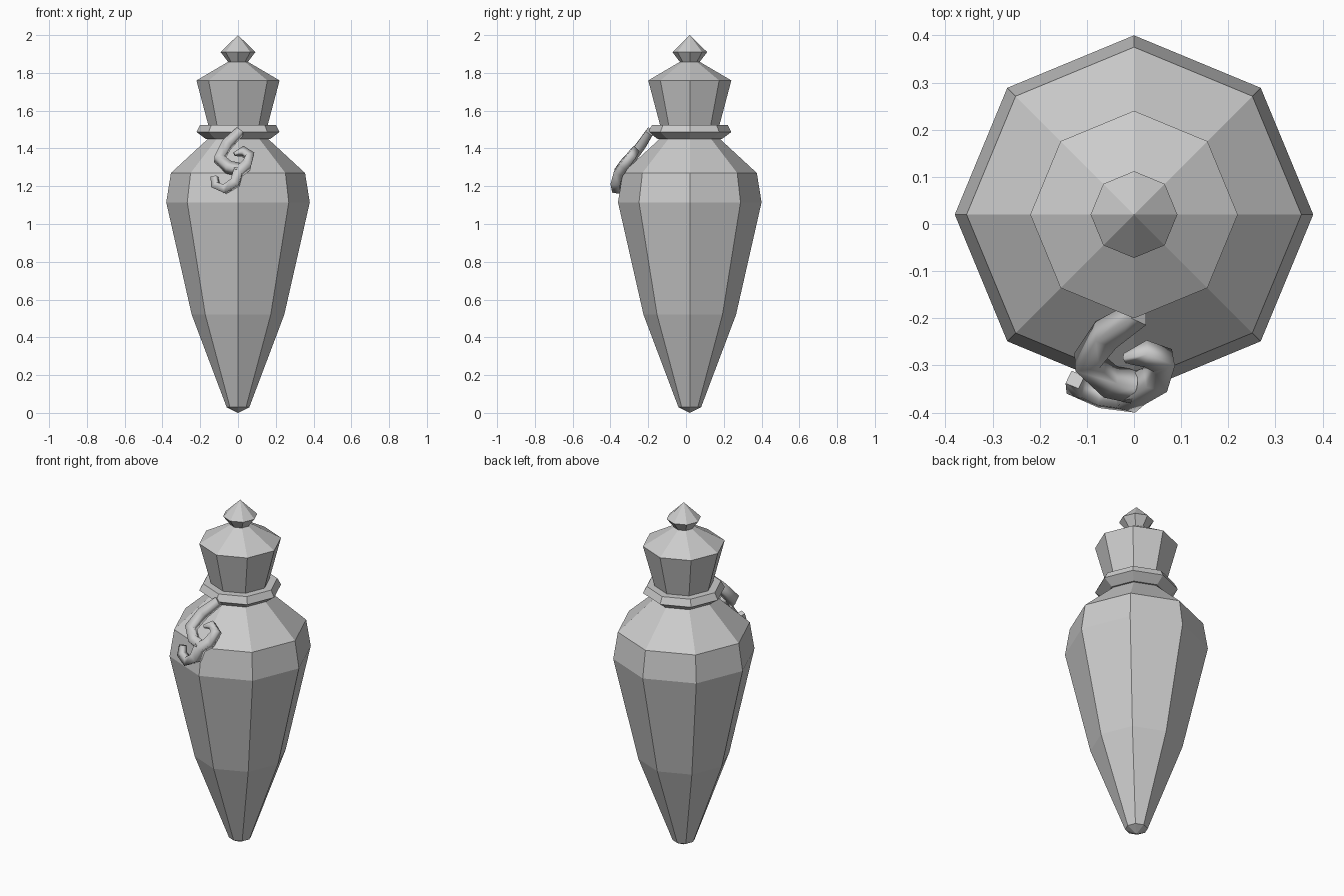
import bpy, bmesh
from math import cos, sin, pi

cube = bpy.data.objects.get("Cube")
if cube:
    bpy.data.objects.remove(cube, do_unlink=True)

CENTRE_Y = 0.02
SIDES = 8

grey = bpy.data.materials.new("plain grey")
grey.use_nodes = True
grey.diffuse_color = (0.6, 0.6, 0.6, 1)
grey.node_tree.nodes["Principled BSDF"].inputs["Base Color"].default_value = (0.6, 0.6, 0.6, 1)


def lathe(name, profile):
    """Eight-sided turned part; radius 0 makes a point, open ends are capped."""
    bm = bmesh.new()
    rings = []
    for r, z in profile:
        if r == 0:
            rings.append([bm.verts.new((0, CENTRE_Y, z))] * SIDES)
        else:
            rings.append([bm.verts.new((r * cos(2 * pi * i / SIDES),
                                        CENTRE_Y + r * sin(2 * pi * i / SIDES), z))
                          for i in range(SIDES)])
    for low, high in zip(rings, rings[1:]):
        for i in range(SIDES):
            j = (i + 1) % SIDES
            corners = [low[i], low[j], high[j], high[i]]
            bm.faces.new(list(dict.fromkeys(corners)))
    for ring in (rings[0], rings[-1]):
        if ring[0] is not ring[1]:
            bm.faces.new(ring)
    bmesh.ops.recalc_face_normals(bm, faces=bm.faces)
    mesh = bpy.data.meshes.new(name)
    bm.to_mesh(mesh)
    bm.free()
    mesh.materials.append(grey)
    obj = bpy.data.objects.new(name, mesh)
    bpy.context.collection.objects.link(obj)


def tendril(name, points):
    """Four-sided strand along points of (x, y, z, thickness)."""
    curve = bpy.data.curves.new(name, 'CURVE')
    curve.dimensions = '3D'
    curve.bevel_depth = 0.036
    curve.bevel_resolution = 0
    curve.use_fill_caps = True
    spline = curve.splines.new('POLY')
    spline.points.add(len(points) - 1)
    for p, (x, y, z, size) in zip(spline.points, points):
        p.co = (x, y, z, 1)
        p.radius = size
    curve.materials.append(grey)
    obj = bpy.data.objects.new(name, curve)
    bpy.context.collection.objects.link(obj)


# Tapered bottle
lathe("bottle_body", [(0, 0), (0.06, 0.03), (0.245, 0.52), (0.38, 1.115),
                      (0.355, 1.27), (0.16, 1.45)])
# Neck ring
lathe("neck_collar", [(0.17, 1.45), (0.22, 1.487), (0.2, 1.525)])
# Flared stopper and its pointed knob
lathe("stopper", [(0.155, 1.515), (0.22, 1.76), (0.05, 1.86)])
lathe("stopper_knob", [(0.05, 1.855), (0.092, 1.91), (0, 2.0)])

# Curling vine on the front
tendril("vine_stem", [(0.01, -0.19, 1.49, 0.8), (-0.06, -0.235, 1.42, 1),
                      (-0.1, -0.29, 1.345, 1), (-0.05, -0.335, 1.3, 1),
                      (0.0, -0.345, 1.29, 1)])
tendril("vine_curl", [(-0.02, -0.285, 1.37, 0.3), (0.025, -0.275, 1.385, 0.8),
                      (0.062, -0.29, 1.36, 0.9), (0.045, -0.33, 1.31, 1),
                      (0.0, -0.355, 1.275, 1), (-0.015, -0.37, 1.22, 1),
                      (-0.07, -0.365, 1.185, 0.9), (-0.12, -0.345, 1.205, 0.8),
                      (-0.125, -0.33, 1.25, 0.6)])
